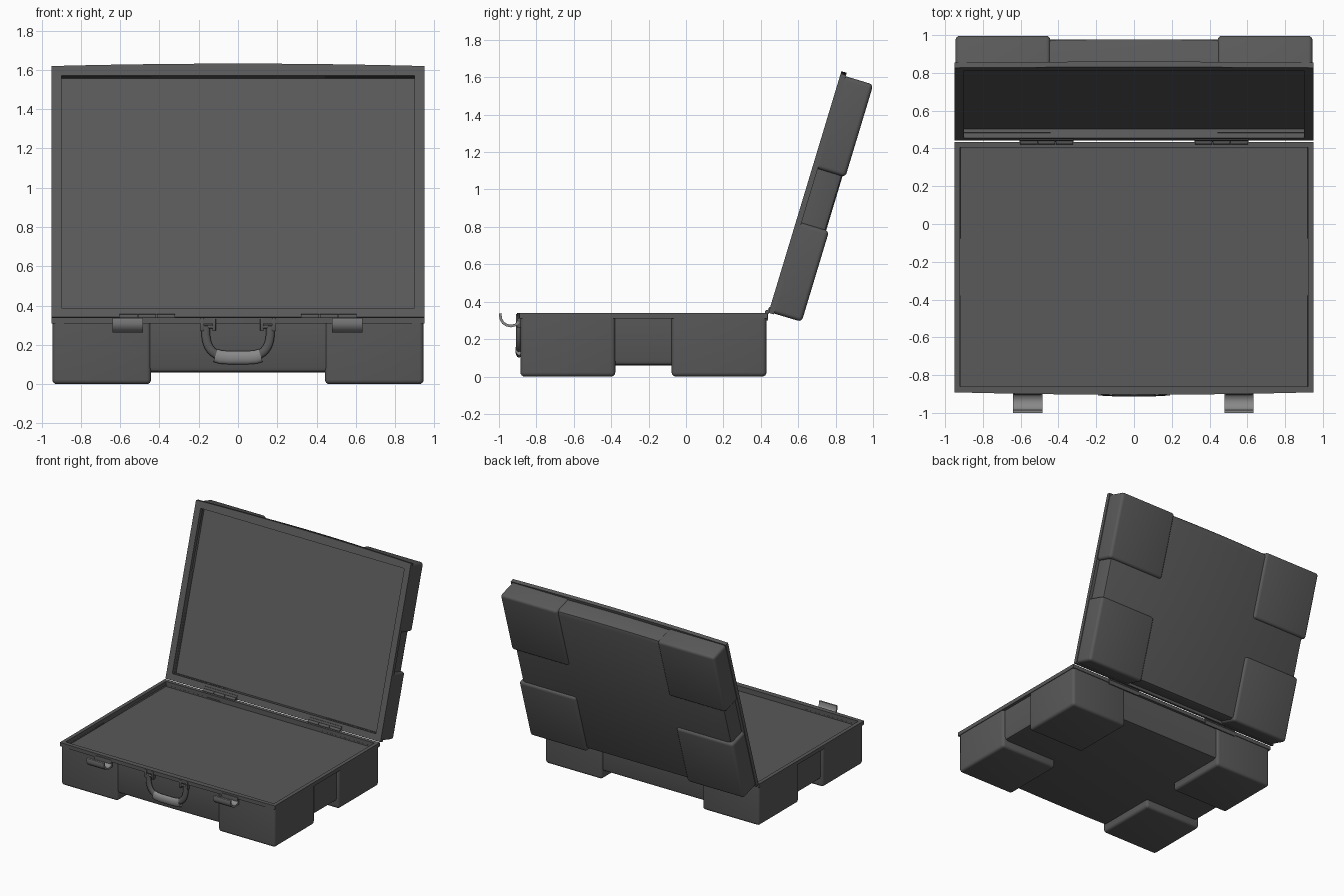
import bpy, bmesh, math
from mathutils import Matrix, Vector

if "Cube" in bpy.data.objects:
    bpy.data.objects.remove(bpy.data.objects["Cube"])


def material(name, v):
    m = bpy.data.materials.new(name)
    m.diffuse_color = (v, v, v, 1)
    m.use_nodes = True
    m.node_tree.nodes["Principled BSDF"].inputs["Base Color"].default_value = m.diffuse_color
    return m


DARK = material("dark_grey", 0.1)
LIGHT = material("light_grey", 0.25)


def finish(bm, name, matrix=Matrix(), mat=DARK):
    bmesh.ops.recalc_face_normals(bm, faces=bm.faces)
    me = bpy.data.meshes.new(name)
    bm.to_mesh(me)
    bm.free()
    me.materials.append(mat)
    ob = bpy.data.objects.new(name, me)
    bpy.context.collection.objects.link(ob)
    ob.matrix_world = matrix
    for o in bpy.context.selected_objects:
        o.select_set(False)
    ob.select_set(True)
    bpy.context.view_layer.objects.active = ob
    bpy.ops.object.shade_smooth_by_angle(angle=math.radians(35))
    return ob


def box_bm(lo, hi):
    bm = bmesh.new()
    bmesh.ops.create_cube(bm, size=1)
    for v in bm.verts:
        v.co = [a + (c + 0.5) * (b - a) for a, b, c in zip(lo, hi, v.co)]
    return bm


def box(name, lo, hi, bevel=0.0, matrix=Matrix()):
    bm = box_bm(lo, hi)
    if bevel:
        bmesh.ops.bevel(bm, geom=bm.edges[:], offset=bevel, segments=2,
                        profile=0.5, affect='EDGES')
    return finish(bm, name, matrix)


def outline(hw, front, back, bow, z, n=16):
    """Rectangle whose front edge bows gently outward."""
    pts = [(hw, back, z), (-hw, back, z)]
    for i in range(n + 1):
        t = 2 * i / n - 1
        pts.append((hw * t, front - bow * (1 - t * t), z))
    return pts


def loft(name, loops, matrix):
    bm = bmesh.new()
    rings = [[bm.verts.new(p) for p in loop] for loop in loops]
    for a, b in zip(rings, rings[1:]):
        for i in range(len(a)):
            j = (i + 1) % len(a)
            bm.faces.new((a[i], a[j], b[j], b[i]))
    bm.faces.new(rings[0])
    bm.faces.new(rings[-1])
    return finish(bm, name, matrix)


def case_half(name, depth, gap, wall, cavity, front, matrix):
    """Tray with its rim plane at local z = 0 and four corner blocks below."""
    zb = gap - depth
    loft(name + "_shell", [
        outline(0.90, front + 0.057, 0.39, 0.022, zb),
        outline(0.917, front + 0.040, 0.407, 0.022, zb + 0.007),
        outline(0.925, front + 0.032, 0.415, 0.022, zb + 0.025),
        outline(0.925, front + 0.032, 0.415, 0.022, -0.03),
        outline(0.95, front, 0.435, 0.013, -0.03),
        outline(0.95, front, 0.435, 0.013, 0),
        outline(0.95 - wall, front + wall, 0.435 - wall, 0, 0),
        outline(0.95 - wall, front + wall, 0.435 - wall, 0, -cavity)], matrix)
    cutter = finish(box_bm((-0.949 + wall, front + 0.001 + wall, -cavity - 0.002),
                           (0.949 - wall, 0.434 - wall, 0.1)),
                    name + "_cutter", matrix)
    cutter.hide_render = True
    cutter.hide_set(True)
    for side, x0, x1 in (("left", -0.945, -0.443), ("right", 0.443, 0.945)):
        for end, y0, y1 in (("front", front + 0.006, -0.378), ("back", -0.077, 0.43)):
            bm = box_bm((x0, y0, -depth), (x1, y1, -0.029))
            edges = [e for e in bm.edges if min(v.co.z for v in e.verts) < -0.1]
            bmesh.ops.bevel(bm, geom=edges, offset=0.022, segments=4,
                            profile=0.5, affect='EDGES')
            ob = finish(bm, f"{name}_{side}_{end}_corner", matrix)
            mod = ob.modifiers.new("hollow", 'BOOLEAN')
            mod.operation = 'DIFFERENCE'
            mod.solver = 'EXACT'
            mod.object = cutter


# Base and opened lid
case_half("base", 0.34, 0.06, 0.03, 0.04, -0.891, Matrix.Translation((0, 0, 0.34)))
tilt = math.radians(16.8)
s, c = math.sin(tilt), math.cos(tilt)
up, out = Vector((0, s, c)), Vector((0, c, -s))
origin = Vector((0, 0.44, 0.338)) + up * 0.438
lid_m = Matrix(((-1, 0, 0, 0),
                (0, -up.y, -out.y, origin.y),
                (0, -up.z, -out.z, origin.z),
                (0, 0, 0, 1)))
case_half("lid", 0.184, 0.016, 0.05, 0.05, -0.901, lid_m)


def extrude_x(name, pts, x0, x1, mat):
    bm = bmesh.new()
    f = bm.faces.new([bm.verts.new((x0, y, z)) for y, z in pts])
    r = bmesh.ops.extrude_face_region(bm, geom=[f])
    bmesh.ops.translate(bm, vec=(x1 - x0, 0, 0),
                        verts=[v for v in r["geom"] if isinstance(v, bmesh.types.BMVert)])
    bm.faces.new([v for v in f.verts]) if not f.is_valid else None
    return finish(bm, name, mat=mat)


def tube(name, pts, radius, y, flat, mat=DARK):
    cu = bpy.data.curves.new(name, 'CURVE')
    cu.dimensions = '3D'
    cu.bevel_depth = radius
    cu.bevel_resolution = 4
    cu.use_fill_caps = True
    cu.materials.append(mat)
    sp = cu.splines.new('POLY')
    sp.points.add(len(pts) - 1)
    for p, (x, z) in zip(sp.points, pts):
        p.co = (x, 0, z, 1)
    ob = bpy.data.objects.new(name, cu)
    bpy.context.collection.objects.link(ob)
    ob.location.y = y
    ob.scale.y = flat


# Handle: flattened U-shaped bail with a thicker, lighter grip
bail = []
for i in range(41):
    t = math.pi * i / 40
    x = math.copysign(abs(math.cos(t)) ** 0.65, math.cos(t)) * 0.165
    bail.append((x, 0.295 - 0.16 * math.sin(t) ** 0.65))
tube("handle", bail, 0.022, -0.894, 0.7)
tube("handle_grip", [(-0.115, 0.146), (-0.09, 0.138), (-0.05, 0.135), (0.05, 0.135),
                     (0.09, 0.138), (0.115, 0.146)], 0.034, -0.893, 0.56, LIGHT)

for sgn, side in ((-1, "left"), (1, "right")):
    # Handle brackets
    for k, x in enumerate((0.122, 0.182)):
        x *= sgn
        box(f"{side}_handle_bracket_{k}", (x - 0.009, -0.909, 0.27),
            (x + 0.009, -0.88, 0.335), 0.004)
    a, b = sorted((sgn * 0.115, sgn * 0.19))
    tube(f"{side}_handle_pin", [(a, 0.292), (b, 0.292)], 0.009, -0.898, 1)

    # Latches: thin hooked plates standing off the front
    x0, x1 = (-0.64, -0.485) if sgn < 0 else (0.478, 0.633)
    mid = [(-0.993, 0.338), (-0.991, 0.310), (-0.978, 0.287), (-0.958, 0.274),
           (-0.935, 0.270), (-0.912, 0.276), (-0.896, 0.292)]
    outer, inner = [], []
    for i, p in enumerate(mid):
        q, r = Vector(mid[max(i - 1, 0)]), Vector(mid[min(i + 1, len(mid) - 1)])
        d = (r - q).normalized() * 0.007
        outer.append((p[0] + d.y, p[1] - d.x))
        inner.append((p[0] - d.y, p[1] + d.x))
    extrude_x(f"{side}_latch", outer + inner[::-1], x0, x1, LIGHT)
    box(f"{side}_latch_plate", (x0 + 0.005, -0.904, 0.262), (x1 - 0.005, -0.87, 0.325), 0.004)

    # Hinges: three knuckles with a leaf on the lid and one on the base
    h0, h1 = sorted((sgn * 0.32, sgn * 0.605))
    w = (h1 - h0) / 3
    for k in range(3):
        bm = bmesh.new()
        bmesh.ops.create_cone(bm, cap_ends=True, segments=16, radius1=0.012,
                              radius2=0.012, depth=w - 0.004)
        finish(bm, f"{side}_hinge_knuckle_{k}",
               Matrix.Translation((h0 + w * (k + 0.5), 0.433, 0.344))
               @ Matrix.Rotation(math.pi / 2, 4, 'Y'))
    box(f"{side}_hinge_base_leaf", (h0, 0.430, 0.30), (h1, 0.438, 0.342))
    box(f"{side}_hinge_lid_leaf", (h0, 0.405, -0.002), (h1, 0.437, 0.006), 0, lid_m)
